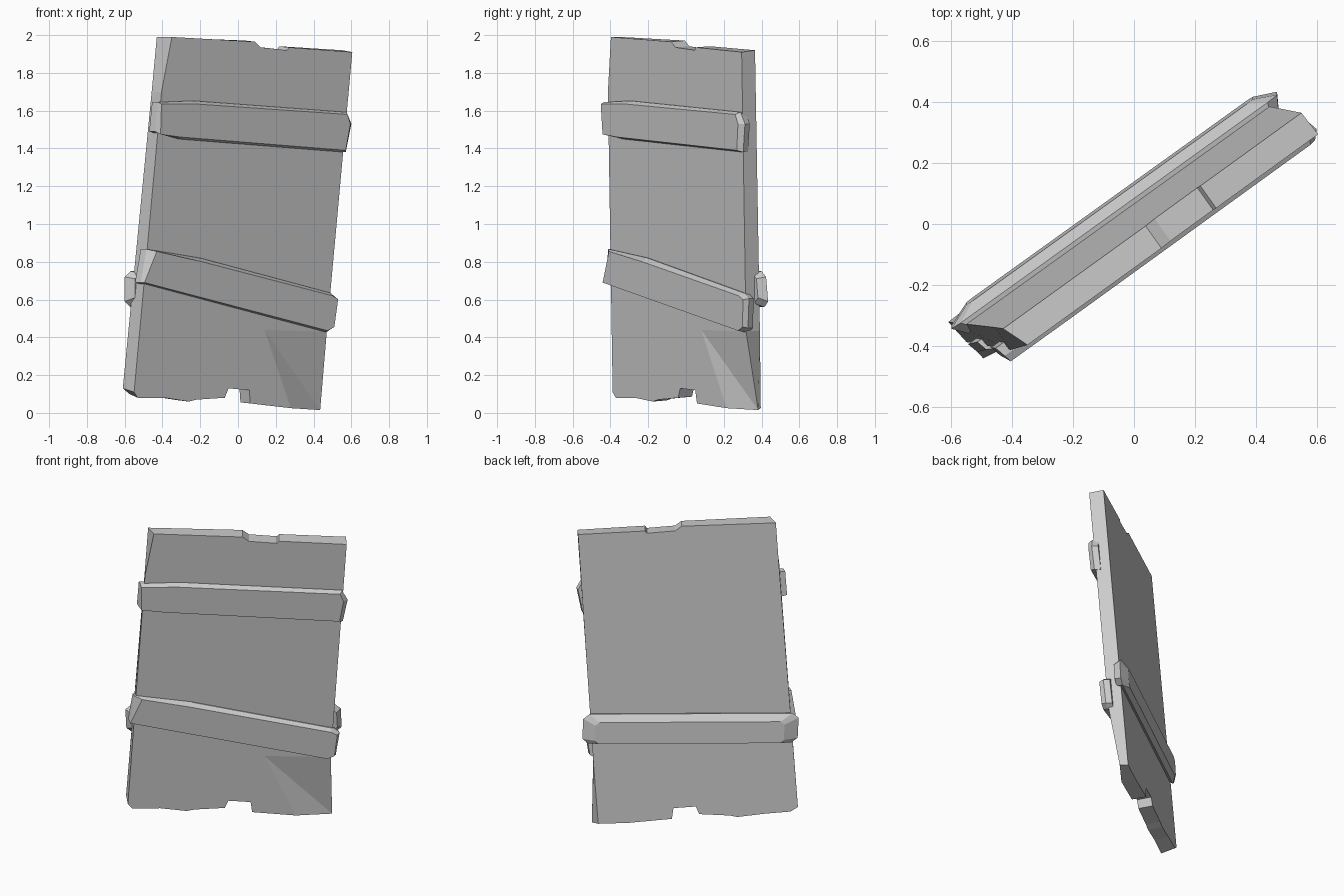
import bpy, bmesh
from mathutils import Vector

if "Cube" in bpy.data.objects:
    bpy.data.objects.remove(bpy.data.objects["Cube"])

stone = bpy.data.materials.new("grey_stone")
stone.use_nodes = True
GREY = (0.6, 0.6, 0.6, 1)
stone.diffuse_color = GREY
stone.node_tree.nodes["Principled BSDF"].inputs["Base Color"].default_value = GREY

NORMAL = Vector((0.583, -0.812, -0.066)).normalized()


def place(x, z, d):
    """Point at x and z, lying d in front of the leaning front plane."""
    x0, z0 = x - d * NORMAL.x, z - d * NORMAL.z
    lean = -0.006 + 0.066 * (z0 - 0.1)
    return Vector((x0, (0.583 * x0 - lean) / 0.812, z0)) + NORMAL * d


def loft(name, rings, caps=None):
    """Join rings of (x, z, depth) points into a closed solid."""
    bm = bmesh.new()
    loops = [[bm.verts.new(place(*p)) for p in ring] for ring in rings]
    n = len(loops[0])
    for a, b in zip(loops, loops[1:]):
        for i in range(n):
            j = (i + 1) % n
            bm.faces.new((a[i], a[j], b[j], b[i]))
    bm.faces.new(loops[-1][::-1])
    if caps:
        caps(bm, loops[0])
    else:
        bm.faces.new(loops[0])
    bmesh.ops.recalc_face_normals(bm, faces=bm.faces)
    mesh = bpy.data.meshes.new(name)
    bm.to_mesh(mesh)
    bm.free()
    mesh.materials.append(stone)
    obj = bpy.data.objects.new(name, mesh)
    bpy.context.collection.objects.link(obj)
    return obj


# Broken slab outline, anticlockwise from the lower left corner
bottom = [(-.55, .11), (-.53, .08), (-.39, .08), (-.26, .06), (-.22, .07),
          (-.07, .08), (-.05, .13), (.06, .12), (.065, .05), (.28, .025), (.43, .02)]
top = [(.47, .43), (.605, 1.91), (.27, 1.935), (.26, 1.92), (.12, 1.935),
       (.09, 1.965), (-.35, 1.99), (-.405, 1.7)]
outline = bottom + top
front = [(x, z, 0) for x, z in outline]
back = [(x - .052, z + .006, -.09) for x, z in outline]
CORNER, CREASE, EDGE = 10, 9, 11
front[CORNER] = (.435, .015, -.045)     # worn lower corner
back[0] = (-.61, .13, -.09)
back[1] = (-.575, .1, -.09)
back[-2] = (-.43, 1.99, -.09)
back[-1] = (-.457, 1.7, -.09)
back[12] = (.55, 1.92, -.09)


def worn_front(bm, ring):
    """Front face with a sloping chip at the lower corner."""
    tip = bm.verts.new(place(.14, .44, 0))
    bm.faces.new(ring[:CREASE + 1] + [tip] + ring[EDGE:])
    bm.faces.new((ring[CREASE], ring[CORNER], tip))
    bm.faces.new((ring[CORNER], ring[EDGE], tip))


loft("slab", [front, back], worn_front)


def band(name, face, root, depth, rise):
    """Raised front band: outer face, side ring and a root inside the slab."""
    loft(name, [[(x, z, depth) for x, z in face],
                [(x, z, rise) for x, z in root],
                [(x - .03, z, -.03) for x, z in root]])


# Two slanting bands across the front
band("upper_front_band",
     [(-.41, 1.475), (-.30, 1.46), (.57, 1.39), (.595, 1.53), (.58, 1.58), (-.22, 1.635), (-.405, 1.635)],
     [(-.44, 1.49), (-.31, 1.45), (.57, 1.38), (.60, 1.53), (.575, 1.592), (-.23, 1.652), (-.425, 1.645)],
     .035, .008)
band("lower_front_band",
     [(-.495, .69), (.475, .435), (.51, .455), (.53, .60), (.50, .62), (-.19, .80), (-.43, .855)],
     [(-.515, .69), (.47, .428), (.50, .45), (.525, .605), (.49, .635), (-.20, .82), (-.485, .867)],
     .037, .008)

# Level band across the back, wrapping both side edges
def box(l, r, lo, hi, d, cut):
    return [(l, lo + cut, d), (l + cut, lo, d), (r - cut, lo, d), (r, lo + cut, d),
            (r, hi - cut, d), (r - cut, hi, d), (l + cut, hi, d), (l, hi - cut, d)]


loft("back_band", [box(-.545, .475, .58, .74, -.06, .03),
                   box(-.60, .47, .56, .75, -.105, .03),
                   box(-.55, .39, .57, .71, -.138, .02)])
